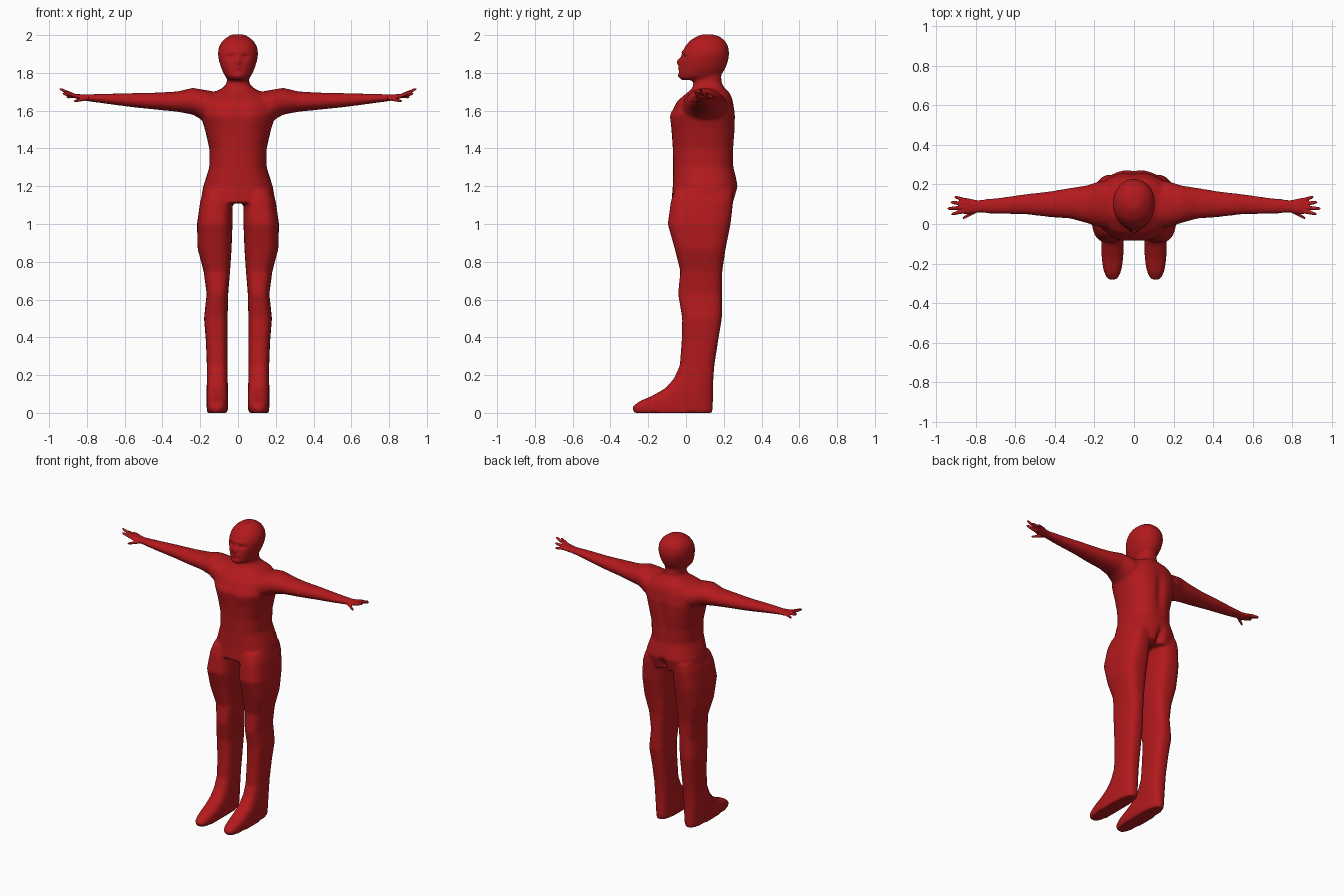
import bpy, bmesh
from math import sin, cos, pi, exp
from mathutils import Vector

red = bpy.data.materials.new("red")
red.diffuse_color = (0.45, 0.01, 0.012, 1)


def superellipse(n, e):
    for i in range(n):
        c, s = cos(2 * pi * i / n), sin(2 * pi * i / n)
        yield (abs(c) ** (2 / e) * (1 if c > 0 else -1),
               abs(s) ** (2 / e) * (1 if s > 0 else -1))


def skin(bm, rings):
    """Bridge rings of points into a closed solid."""
    loops = [[bm.verts.new(p) for p in r] for r in rings]
    n = len(loops[0])
    for a, b in zip(loops, loops[1:]):
        for i in range(n):
            j = (i + 1) % n
            bm.faces.new((a[i], a[j], b[j], b[i]))
    bm.faces.new(loops[0])
    bm.faces.new(loops[-1][::-1])


def loft_up(bm, rows, e, side=1, n=32):
    """Rows of z, x0, x1, y0, y1."""
    skin(bm, [[(side * ((x0 + x1) / 2 + (x1 - x0) / 2 * u), (y0 + y1) / 2 + (y1 - y0) / 2 * v, z)
               for u, v in superellipse(n, e)] for z, x0, x1, y0, y1 in rows])


def loft_out(bm, rows, side, n=24):
    """Rows of x, centre y, centre z, radius y, radius z."""
    skin(bm, [[(side * x, y + ry * u, z + rz * v) for u, v in superellipse(n, 2.1)]
              for x, y, z, ry, rz in rows])


def finish(name, bm, voxel, smooth):
    """Fuse the solids into one smooth skin."""
    bmesh.ops.recalc_face_normals(bm, faces=bm.faces)
    me = bpy.data.meshes.new(name)
    bm.to_mesh(me)
    bm.free()
    ob = bpy.data.objects.new(name, me)
    bpy.context.collection.objects.link(ob)
    m = ob.modifiers.new("fuse", 'REMESH')
    m.mode, m.voxel_size = 'VOXEL', voxel
    m = ob.modifiers.new("soften", 'SMOOTH')
    m.factor, m.iterations = 0.5, smooth
    dg = bpy.context.evaluated_depsgraph_get()
    new = bpy.data.meshes.new_from_object(ob.evaluated_get(dg))
    ob.modifiers.clear()
    ob.data = new
    new.materials.clear()
    new.materials.append(red)
    for p in new.polygons:
        p.use_smooth = True
    return ob


# Torso and neck: z, half width, front, back
torso = [(1.11, .2, -.078, .25), (1.2, .184, -.07, .276), (1.3, .152, -.068, .252),
         (1.4, .152, -.07, .254), (1.5, .175, -.077, .262), (1.58, .2, -.082, .262),
         (1.65, .19, -.047, .25), (1.69, .15, 0, .235), (1.715, .09, .03, .21),
         (1.74, .06, .04, .19), (1.8, .058, .04, .185)]
# Head
head = [(1.762, .045, -.025, .15), (1.78, .067, -.04, .18), (1.82, .087, -.036, .207),
        (1.86, .1, -.031, .222), (1.9, .107, -.023, .229), (1.94, .101, -.005, .224),
        (1.97, .082, .02, .207), (1.99, .057, .05, .182), (2.003, .034, .08, .15)]
# Leg and foot: z, inner x, outer x, front, back
leg = [(0, .057, .163, -.275, .138), (.03, .052, .166, -.287, .143), (.06, .052, .166, -.25, .143),
       (.09, .052, .166, -.18, .143), (.13, .053, .166, -.11, .143), (.18, .055, .165, -.065, .145),
       (.25, .055, .165, -.033, .15), (.38, .055, .17, -.023, .17), (.5, .055, .18, -.02, .19),
       (.63, .052, .166, -.042, .19), (.75, .042, .182, -.03, .192), (.87, .034, .214, -.06, .21),
       (1.0, .029, .217, -.097, .236), (1.12, .029, .2, -.08, .25), (1.18, .029, .18, -.06, .25)]
# Arm: x, centre y, centre z, radius y, radius z
arm = [(.06, .1, 1.6, .13, .09), (.18, .1, 1.628, .115, .083), (.24, .1, 1.65, .095, .071),
       (.32, .105, 1.648, .078, .054), (.42, .1, 1.65, .066, .046), (.55, .1, 1.655, .051, .038),
       (.68, .092, 1.662, .041, .028), (.79, .089, 1.668, .033, .019), (.82, .089, 1.669, .033, .016)]

bm = bmesh.new()
loft_up(bm, [(z, -w, w, a, b) for z, w, a, b in torso], 2.4)
loft_up(bm, [(z, -w, w, a, b) for z, w, a, b in head], 2.1)
for s in (1, -1):
    loft_up(bm, leg, 2.8, s)
    loft_out(bm, arm, s)
body = finish("body", bm, 0.009, 7)

# Face, buttock and back modelling: x, z, spread x, spread z, push along y
front = [(0, 1.858, .011, .02, -.022), (0, 1.825, .022, .006, -.008), (0, 1.785, .025, .01, -.006),
         (.04, 1.885, .02, .011, .012), (-.04, 1.885, .02, .011, .012), (0, 1.912, .05, .008, -.006),
         (.075, 1.56, .05, .05, -.008), (-.075, 1.56, .05, .05, -.008)]
back = [(0, 1.14, .02, .05, -.035), (0, 1.48, .03, .12, -.014)]
for v in body.data.vertices:
    x, y, z = v.co
    for cx, cz, sx, sz, d in (front if y < .04 else back if y > .16 else []):
        v.co.y += d * exp(-((x - cx) / sx) ** 2 - ((z - cz) / sz) ** 2)

# Hands: palm plus fingers (base y, tip)
palm = [(.79, .089, 1.668, .031, .017), (.82, .089, 1.67, .036, .016),
        (.85, .091, 1.675, .042, .013), (.872, .092, 1.679, .038, .01)]
fingers = [(.86, .122, 1.677, .908, .138, 1.672), (.865, .103, 1.679, .928, .11, 1.69),
           (.865, .083, 1.68, .945, .078, 1.716), (.86, .064, 1.678, .925, .05, 1.702),
           (.80, .066, 1.665, .868, .028, 1.65)]
for s, name in ((1, "left_hand"), (-1, "right_hand")):
    bm = bmesh.new()
    loft_out(bm, palm, s)
    for f in fingers:
        a, b = Vector(f[:3]), Vector(f[3:])
        loft_out(bm, [(*a.lerp(b, t), r, r) for t, r in
                      ((-.1, .011), (.5, .0095), (.85, .008), (1, .004))], s, 12)
    finish(name, bm, 0.004, 2)
